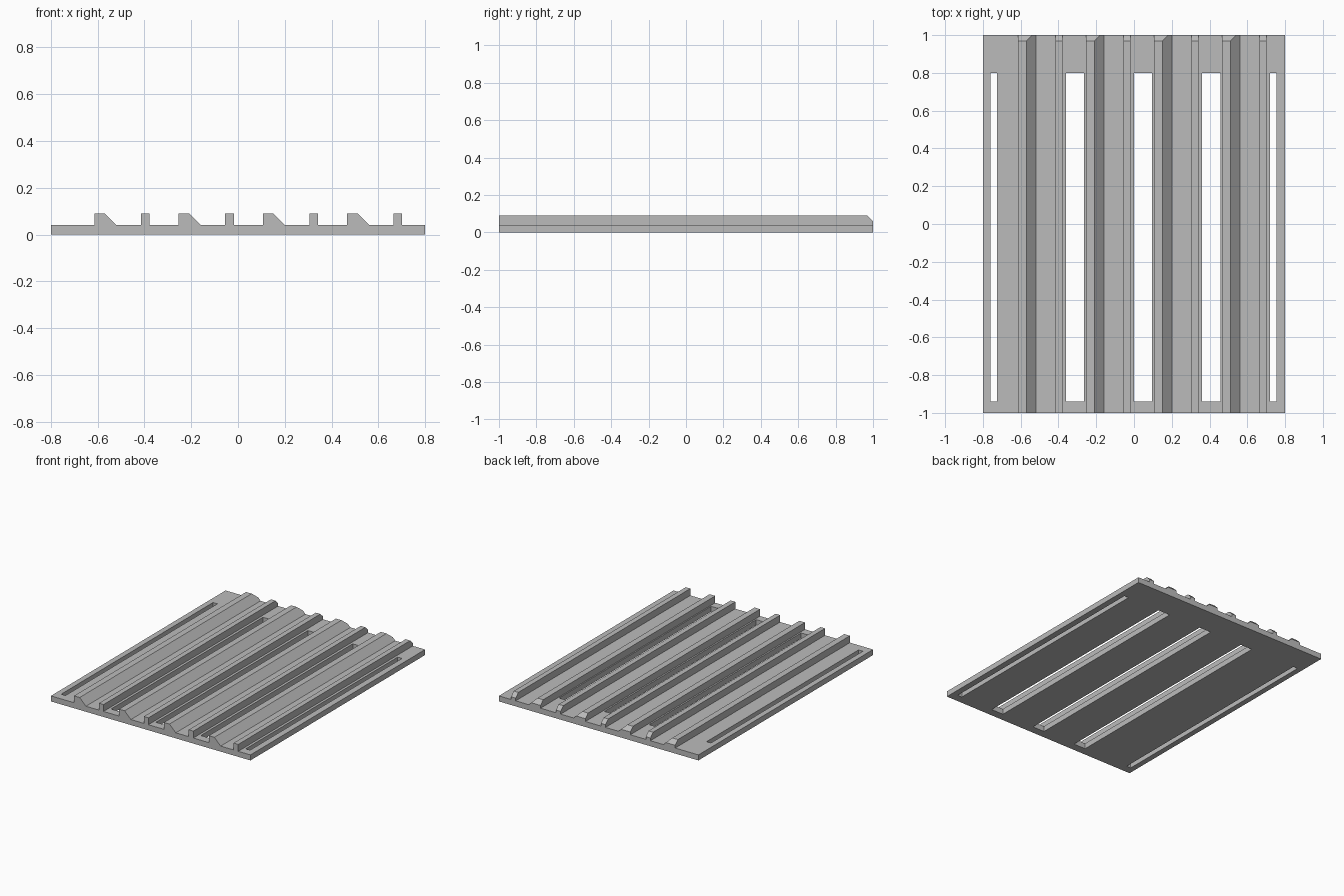
import bpy
import bmesh
from mathutils import Vector

cube = bpy.data.objects.get("Cube")
if cube:
    bpy.data.objects.remove(cube, do_unlink=True)

BASE, TOP = 0.04, 0.09
PITCH = 0.36
HALF_X, HALF_Y = 0.8, 1.0

grey = bpy.data.materials.new("plain_grey")
grey.use_nodes = True
colour = (0.5, 0.5, 0.5, 1)
grey.diffuse_color = colour
grey.node_tree.nodes["Principled BSDF"].inputs["Base Color"].default_value = colour


def finish(name, bm):
    bmesh.ops.recalc_face_normals(bm, faces=bm.faces)
    mesh = bpy.data.meshes.new(name)
    bm.to_mesh(mesh)
    bm.free()
    mesh.materials.append(grey)
    obj = bpy.data.objects.new(name, mesh)
    bpy.context.collection.objects.link(obj)
    return obj


def extrude_all(bm, offset):
    result = bmesh.ops.extrude_face_region(bm, geom=bm.faces[:], use_keep_orig=True)
    verts = [v for v in result["geom"] if isinstance(v, bmesh.types.BMVert)]
    bmesh.ops.translate(bm, verts=verts, vec=offset)


# Base plate: flat cells with the slots left open, then thickened
def build_plate():
    slots = [(-0.76, -0.725), (-0.36, -0.265), (0, 0.095), (0.36, 0.457), (0.72, 0.755)]
    xs = [-HALF_X] + [x for slot in slots for x in slot] + [HALF_X]
    ys = [-HALF_Y, -0.94, 0.8, HALF_Y]
    bm = bmesh.new()
    grid = [[bm.verts.new((x, y, 0)) for y in ys] for x in xs]
    for i in range(len(xs) - 1):
        for j in range(len(ys) - 1):
            is_slot = i % 2 == 1 and j == 1
            if not is_slot:
                bm.faces.new((grid[i][j], grid[i + 1][j],
                              grid[i + 1][j + 1], grid[i][j + 1]))
    extrude_all(bm, Vector((0, 0, BASE)))
    finish("base_plate", bm)


# Rib: a profile run along the plate, with its top back edge bevelled off
def build_rib(name, profile, x):
    bm = bmesh.new()
    bm.faces.new([bm.verts.new((x + px, -HALF_Y, pz)) for px, pz in profile])
    extrude_all(bm, Vector((0, 2 * HALF_Y, 0)))
    cut = bmesh.ops.bisect_plane(
        bm, geom=bm.verts[:] + bm.edges[:] + bm.faces[:],
        plane_co=(0, HALF_Y - 0.03, TOP), plane_no=(0, 1, 1), clear_outer=True)
    edges = [e for e in cut["geom_cut"] if isinstance(e, bmesh.types.BMEdge)]
    bmesh.ops.holes_fill(bm, edges=edges)
    finish(name, bm)


wedge = [(0, BASE), (0.095, BASE), (0.045, TOP), (0, TOP)]
narrow = [(0, BASE), (0.037, BASE), (0.037, TOP), (0, TOP)]

build_plate()
for n in range(4):
    build_rib(f"sloped_rib_{n + 1}", wedge, -0.614 + n * PITCH)
    build_rib(f"narrow_rib_{n + 1}", narrow, -0.415 + n * PITCH)
